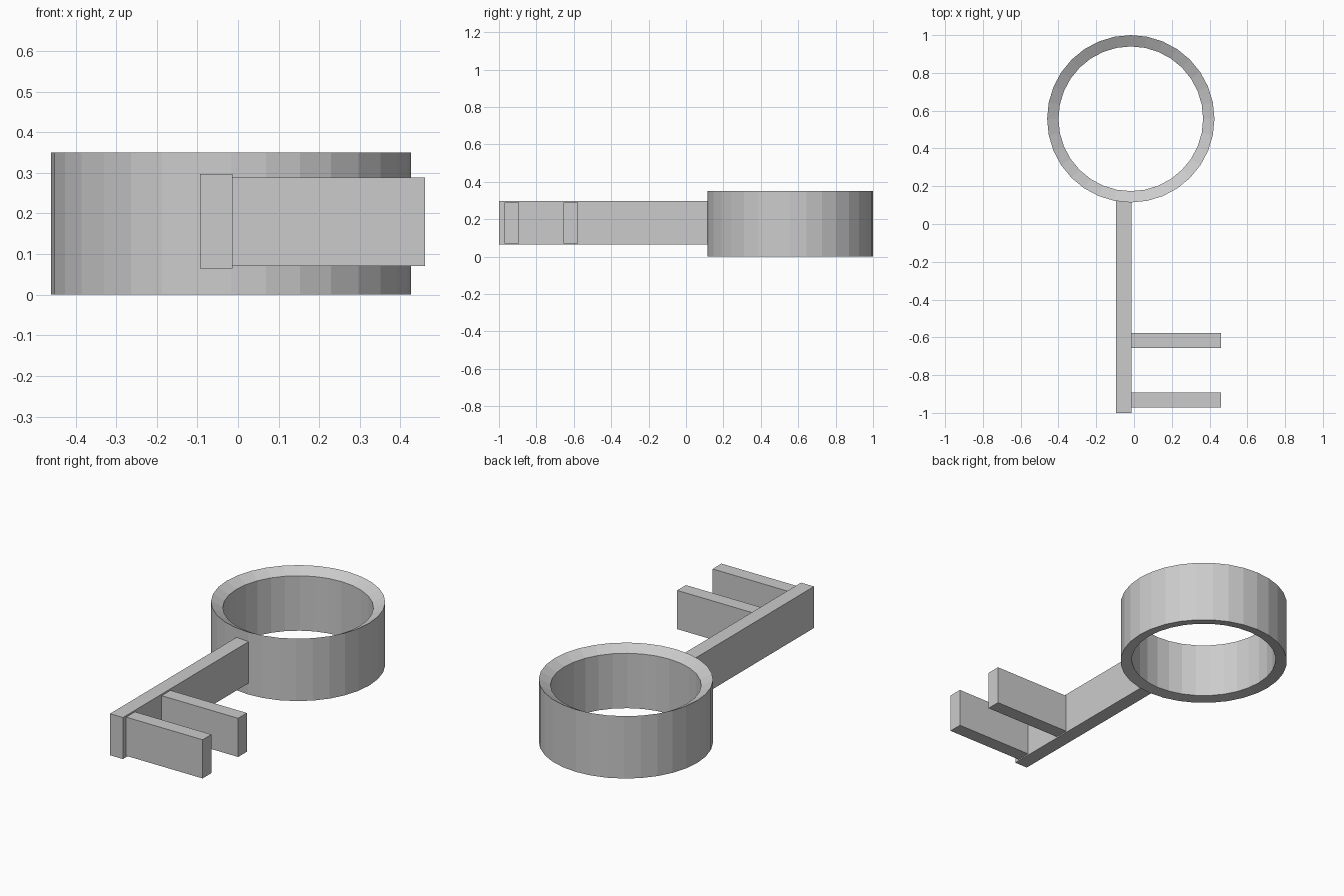
import bpy, bmesh
from math import cos, sin, tau

if "Cube" in bpy.data.objects:
    bpy.data.objects.remove(bpy.data.objects["Cube"])

def finish(name, bm):
    bmesh.ops.recalc_face_normals(bm, faces=bm.faces)
    mesh = bpy.data.meshes.new(name)
    bm.to_mesh(mesh)
    bm.free()
    obj = bpy.data.objects.new(name, mesh)
    bpy.context.collection.objects.link(obj)
    return obj

def box(name, lo, hi):
    bm = bmesh.new()
    bmesh.ops.create_cube(bm, size=1)
    for v in bm.verts:
        v.co = [(a + b) / 2 + c * (b - a) for a, b, c in zip(lo, hi, v.co)]
    return finish(name, bm)

def ring(name, centre, profile, sides):
    # closed (radius, z) profile swept around the vertical axis
    bm = bmesh.new()
    loops = [[bm.verts.new((centre[0] + r * cos(tau * i / sides),
                            centre[1] + r * sin(tau * i / sides), z))
              for r, z in profile] for i in range(sides)]
    n = len(profile)
    for i in range(sides):
        a, b = loops[i], loops[(i + 1) % sides]
        for j in range(n):
            k = (j + 1) % n
            bm.faces.new((a[j], b[j], b[k], a[k]))
    return finish(name, bm)

# Round bow, its top rim sloping down towards the hole
ring("bow_ring", (-0.017, 0.557),
     [(0.443, 0), (0.443, 0.35), (0.383, 0.318), (0.383, 0.01)], 32)

# Straight shaft, ending inside the ring wall
box("shaft", (-0.094, -1.0, 0.064), (-0.014, 0.13, 0.297))

# Two teeth at the far end
for i, y in enumerate((-0.932, -0.617)):
    box(f"tooth_{i + 1}", (-0.014, y - 0.039, 0.071), (0.46, y + 0.039, 0.288))
